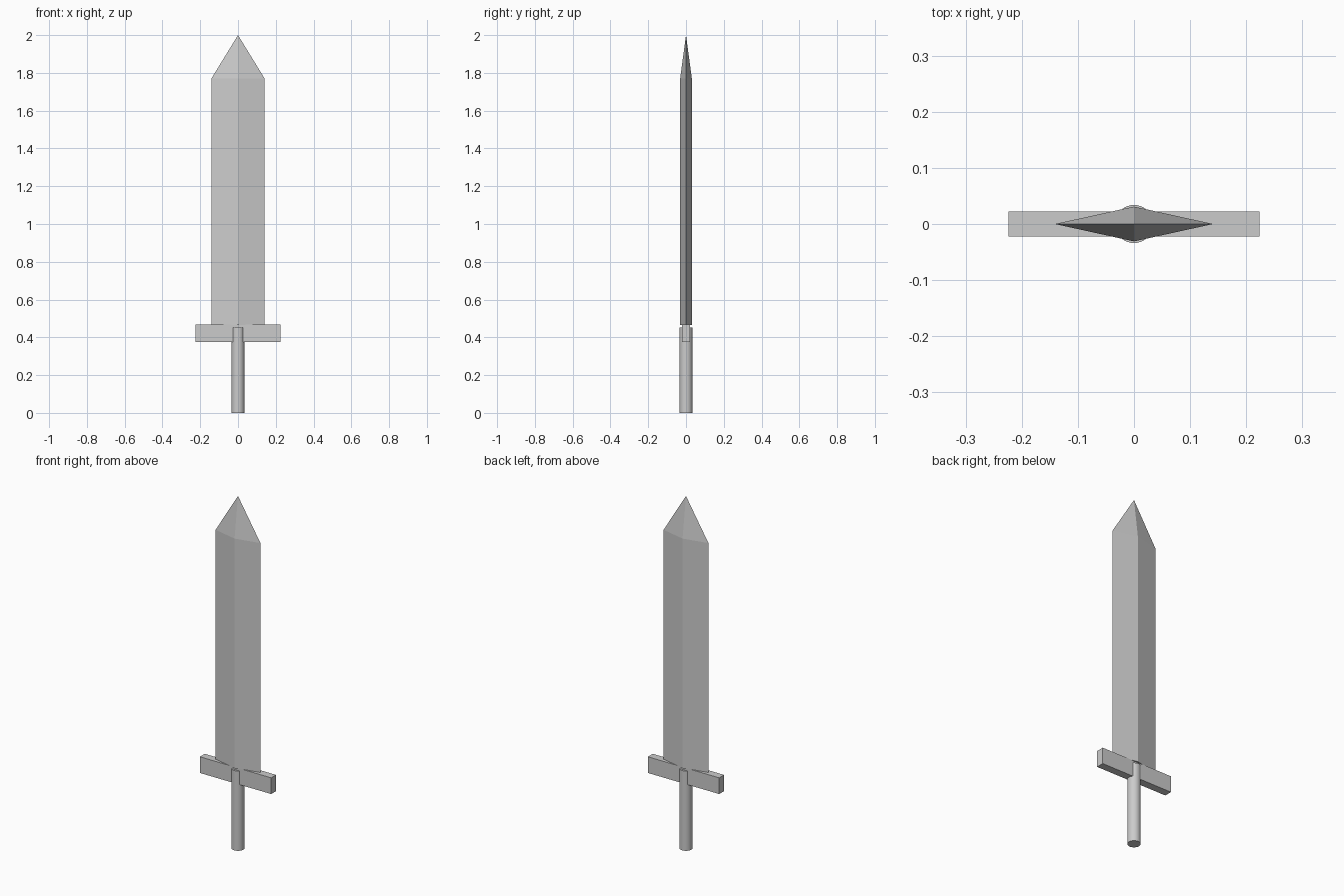
import bpy, bmesh

if "Cube" in bpy.data.objects:
    bpy.data.objects.remove(bpy.data.objects["Cube"])


def make_object(name, bm):
    bmesh.ops.recalc_face_normals(bm, faces=bm.faces[:])
    mesh = bpy.data.meshes.new(name)
    bm.to_mesh(mesh)
    bm.free()
    obj = bpy.data.objects.new(name, mesh)
    bpy.context.collection.objects.link(obj)
    return obj


# Blade: diamond section running up to a pyramid point
bm = bmesh.new()
section = [(-0.141, 0), (0, -0.031), (0.141, 0), (0, 0.031)]
low = [bm.verts.new((x, y, 0.465)) for x, y in section]
high = [bm.verts.new((x, y, 1.77)) for x, y in section]
tip = bm.verts.new((0, 0, 2.0))
bm.faces.new(low[::-1])
for i in range(4):
    j = (i + 1) % 4
    bm.faces.new((low[i], low[j], high[j], high[i]))
    bm.faces.new((high[i], high[j], tip))
make_object("blade", bm)

# Crossguard: flat bar
bm = bmesh.new()
bmesh.ops.create_cube(bm, size=1)
bmesh.ops.scale(bm, vec=(0.448, 0.044, 0.092), verts=bm.verts)
bmesh.ops.translate(bm, vec=(0, 0, 0.421), verts=bm.verts)
make_object("crossguard", bm)

# Grip: round rod passing up into the guard
bpy.ops.mesh.primitive_cylinder_add(vertices=32, radius=0.034, depth=0.453,
                                    location=(0, 0, 0.2265))
bpy.context.object.name = "grip"
bpy.ops.object.shade_smooth_by_angle()
